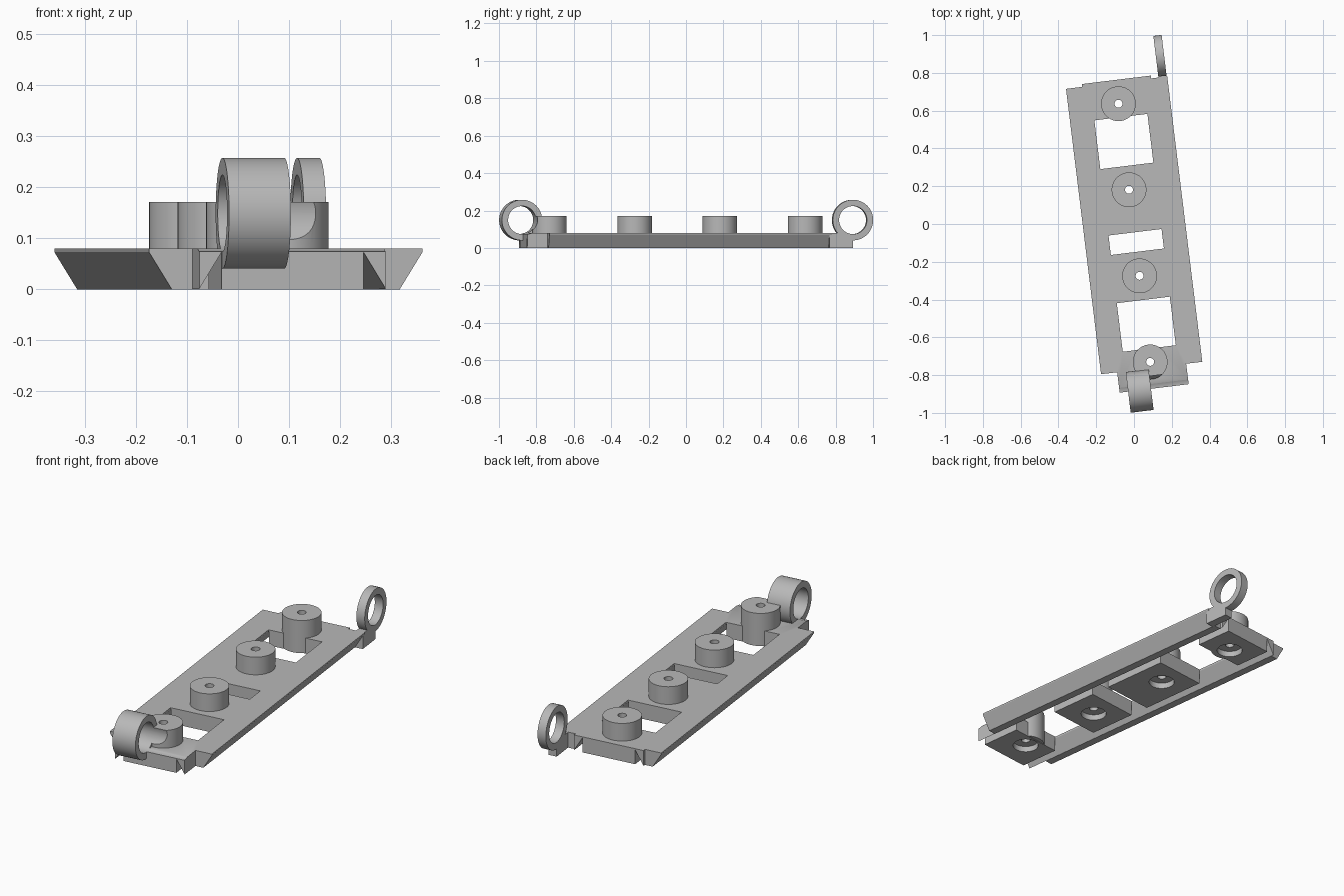
import bpy, bmesh, math
from mathutils import Matrix

if "Cube" in bpy.data.objects:
    bpy.data.objects.remove(bpy.data.objects["Cube"])

TURN = math.radians(7)          # whole part lies slightly turned on the ground
HINGE_Z, RING_R, HOLE_R = 0.149, 0.1085, 0.075
FRONT_V, BACK_V = -0.881, 0.867  # hinge axes along the length

grey = bpy.data.materials.new("light_grey")
grey.diffuse_color = (0.48, 0.48, 0.48, 1)
grey.use_nodes = True
grey.node_tree.nodes["Principled BSDF"].inputs["Base Color"].default_value = grey.diffuse_color


def finish(name, bm):
    bmesh.ops.recalc_face_normals(bm, faces=bm.faces)
    me = bpy.data.meshes.new(name)
    bm.to_mesh(me)
    bm.free()
    me.materials.append(grey)
    ob = bpy.data.objects.new(name, me)
    ob.rotation_euler.z = TURN
    bpy.context.collection.objects.link(ob)
    return ob


def prism(name, profile, v0, v1):
    """Extrude a (u, z) profile along the length."""
    bm = bmesh.new()
    f = bm.faces.new([bm.verts.new((u, v0, z)) for u, z in profile])
    new = bmesh.ops.extrude_face_region(bm, geom=[f])["geom"]
    bmesh.ops.translate(bm, vec=(0, v1 - v0, 0),
                        verts=[e for e in new if isinstance(e, bmesh.types.BMVert)])
    return finish(name, bm)


def box(name, u0, u1, v0, v1, z0, z1):
    return prism(name, [(u0, z0), (u1, z0), (u1, z1), (u0, z1)], v0, v1)


def cylinder(name, r, lo, hi, centre, axis="Z"):
    """Cylinder from lo to hi along Z or X."""
    bm = bmesh.new()
    rot = Matrix.Rotation(math.pi / 2, 4, "Y") if axis == "X" else Matrix()
    mid = (lo + hi) / 2
    pos = (mid, *centre) if axis == "X" else (*centre, mid)
    bmesh.ops.create_cone(bm, cap_ends=True, segments=64, radius1=r, radius2=r,
                          depth=hi - lo, matrix=Matrix.Translation(pos) @ rot)
    return finish(name, bm)


def combine(target, tool, operation="DIFFERENCE"):
    """Boolean, baked into the target; the tool is removed."""
    m = target.modifiers.new("bool", "BOOLEAN")
    m.operation, m.object, m.solver = operation, tool, "EXACT"
    bpy.context.view_layer.update()
    dg = bpy.context.evaluated_depsgraph_get()
    me = bpy.data.meshes.new_from_object(target.evaluated_get(dg))
    target.modifiers.clear()
    target.data = me
    bpy.data.objects.remove(tool)


def smooth(ob):
    bpy.ops.object.select_all(action="DESELECT")
    ob.select_set(True)
    bpy.context.view_layer.objects.active = ob
    bpy.ops.object.shade_smooth_by_angle(angle=math.radians(30))


# Base plate: bevelled outer edges and two triangular grooves underneath
half = [(0.14, 0), (0.14, 0.073), (0.184, 0.001), (0.184, 0), (0.225, 0),
        (0.27, 0.073), (0.27, 0.08)]
profile = half + [(-u, z) for u, z in reversed(half)]
plate = prism("base_plate", profile, -0.877, 0.769)

# Step the outer rails back at both ends, leaving centre tongues
for s in (-1, 1):
    u0, u1 = sorted((s * 0.184, s * 0.4))
    combine(plate, box("front_step", u0, u1, -1, -0.768, -0.1, 0.2))
    combine(plate, box("back_step", u0, u1, 0.754, 1, -0.1, 0.2))

# Three rectangular windows
for v0, v1 in ((-0.664, -0.405), (-0.148, -0.044), (0.31, 0.57)):
    combine(plate, box("window_cutter", -0.1415, 0.1415, v0, v1, -0.1, 0.2))

# Four round bosses with screw holes and counterbores below
for i in range(4):
    c = (-0.004, -0.735 + 0.459 * i)
    combine(plate, cylinder("boss", 0.092, 0.003, 0.171, c), "UNION")
    combine(plate, cylinder("screw_hole", 0.021, -0.1, 0.3, c))
    combine(plate, cylinder("counterbore", 0.062, -0.1, 0.03, c))

# Hinge pin channel grazing the front boss and tongue
combine(plate, cylinder("pin_channel", HOLE_R, -0.4, 0.4, (FRONT_V, HINGE_Z), "X"))
smooth(plate)


# Hinge rings, wide at the front and thin at the back
def ring(name, u0, u1, v):
    ob = cylinder(name, RING_R, u0, u1, (v, HINGE_Z), "X")
    combine(ob, cylinder("bore", HOLE_R, u0 - 0.1, u1 + 0.1, (v, HINGE_Z), "X"))
    smooth(ob)


ring("front_hinge_ring", -0.139, -0.017, FRONT_V)
ring("back_hinge_ring", 0.223, 0.267, BACK_V)

# Foot joining the back ring to the rail
foot = box("back_ring_foot", 0.223, 0.267, 0.74, BACK_V, 0, 0.079)
combine(foot, cylinder("bore", HOLE_R, 0, 0.5, (BACK_V, HINGE_Z), "X"))
